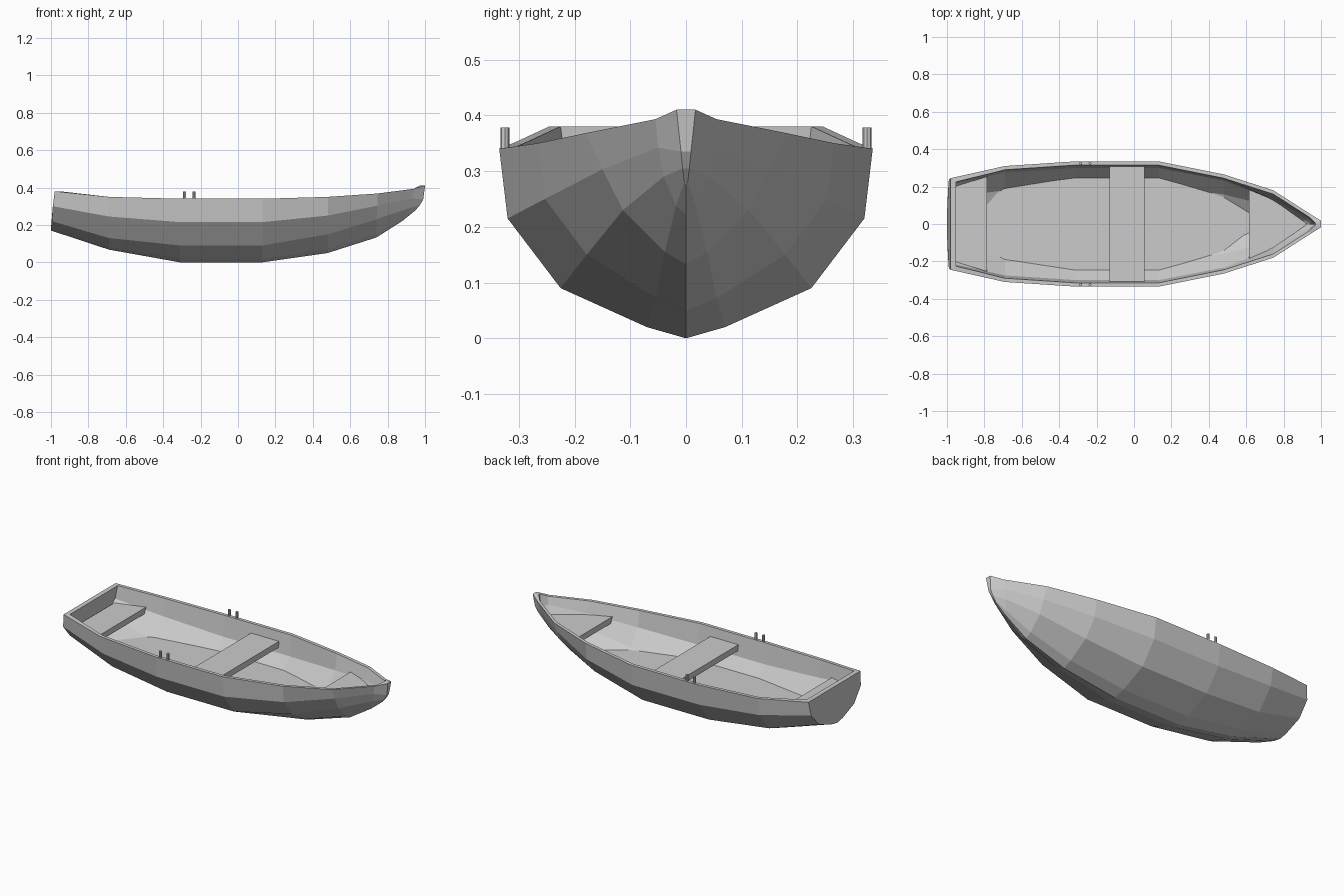
import bpy, bmesh

if "Cube" in bpy.data.objects:
    bpy.data.objects.remove(bpy.data.objects["Cube"])

# Half cross-sections from stern to bow, sheer to keel: (x, y, z)
stations = [
    [(-.98, .245, .38), (-.99, .235, .30), (-.995, .165, .22), (-1, .05, .18), (-1, 0, .17)],
    [(-.69, .310, .350), (-.69, .295, .245), (-.69, .200, .130), (-.69, .062, .082), (-.69, 0, .068)],
    [(-.31, .335, .340), (-.31, .320, .215), (-.31, .225, .090), (-.31, .070, .020), (-.31, 0, 0)],
    [(.13, .335, .340), (.13, .320, .215), (.13, .225, .090), (.13, .070, .020), (.13, 0, 0)],
    [(.48, .265, .350), (.48, .253, .250), (.48, .178, .150), (.48, .055, .072), (.48, 0, .05)],
    [(.745, .180, .368), (.745, .150, .303), (.74, .113, .230), (.74, .038, .155), (.74, 0, .133)],
    [(.94, .055, .393), (.93, .050, .342), (.915, .040, .290), (.89, .018, .238), (.88, 0, .222)],
    [(1, .017, .41), (.99, .009, .335), (.972, .006, .305), (.95, .003, .280), (.945, 0, .275)],
]
T = .02


def inset(i, row):
    """Inner skin section, one plank thickness inside the outer one."""
    dx = .028 if i == 0 else -.03 if i == len(stations) - 1 else 0
    out = []
    for r, (x, y, z) in enumerate(row):
        out.append((x + dx, max(y - T, y * .3), z + (0, .004, .014, .02, .022)[r]))
    return out


inner = [inset(i, row) for i, row in enumerate(stations)]


def make_object(name, bm):
    bmesh.ops.recalc_face_normals(bm, faces=bm.faces)
    mesh = bpy.data.meshes.new(name)
    bm.to_mesh(mesh)
    bm.free()
    ob = bpy.data.objects.new(name, mesh)
    bpy.context.collection.objects.link(ob)
    return ob


def full(row):
    """Mirror a half section across the keel."""
    return row + [(x, -y, z) for x, y, z in reversed(row[:-1])]


# Hull: outer skin, inner skin, gunwale, transom and stem
bm = bmesh.new()
outs = [[bm.verts.new(p) for p in full(r)] for r in stations]
ins = [[bm.verts.new(p) for p in full(r)] for r in inner]
for skin in (outs, ins):
    for a, b in zip(skin, skin[1:]):
        for j in range(len(a) - 1):
            bm.faces.new((a[j], a[j + 1], b[j + 1], b[j]))
    bm.faces.new(skin[0])
    last = skin[-1]
    n = len(last) - 1
    for j in range(n // 2 - 1):
        bm.faces.new((last[j], last[j + 1], last[n - j - 1], last[n - j]))
    bm.faces.new(last[n // 2 - 1:n // 2 + 2])
for i in range(len(outs) - 1):
    for k in (0, -1):
        bm.faces.new((outs[i][k], outs[i + 1][k], ins[i + 1][k], ins[i][k]))
for i in (0, -1):
    bm.faces.new((outs[i][0], outs[i][-1], ins[i][-1], ins[i][0]))
make_object("hull", bm)


def waterline(z):
    """Inner skin outline (x, y) at height z."""
    pts = []
    for row in inner:
        for a, b in zip(row, row[1:]):
            if a[2] >= z >= b[2]:
                f = (a[2] - z) / (a[2] - b[2])
                pts.append((a[0] + f * (b[0] - a[0]), a[1] + f * (b[1] - a[1])))
                break
        else:
            pts.append((row[-1][0], 0))
    return pts


def width(line, x):
    for a, b in zip(line, line[1:]):
        if a[0] <= x <= b[0]:
            return a[1] + (x - a[0]) / (b[0] - a[0]) * (b[1] - a[1])
    return 0.002


def plank(name, x0, x1, top, thick):
    """Flat board fitted to the inner hull between x0 and x1."""
    bm = bmesh.new()
    upper, lower = waterline(top), waterline(top - thick)
    xs = [x0] + [p[0] for p in upper if x0 + .01 < p[0] < x1 - .01] + [x1]
    rings = []
    for x in xs:
        wu, wl = width(upper, x) + .003, width(lower, x) + .003
        rings.append([bm.verts.new(p) for p in (
            (x, wu, top), (x, -wu, top), (x, -wl, top - thick), (x, wl, top - thick))])
    for a, b in zip(rings, rings[1:]):
        for j in range(4):
            k = (j + 1) % 4
            bm.faces.new((a[j], a[k], b[k], b[j]))
    bm.faces.new(rings[0])
    bm.faces.new(rings[-1])
    make_object(name, bm)


# Floor and seats
plank("floor", -.86, .73, .155, .012)
plank("stern_seat", -.957, -.785, .285, .035)
plank("middle_seat", -.13, .055, .285, .035)
plank("bow_seat", .615, .92, .30, .035)

# Oar pins in pairs on each gunwale
for side, sy in (("left", 1), ("right", -1)):
    for n, x in enumerate((-.285, -.235)):
        bpy.ops.mesh.primitive_cylinder_add(vertices=8, radius=.008, depth=.048,
                                            location=(x, sy * .325, .354))
        bpy.context.object.name = f"oar_pin_{side}_{n + 1}"
